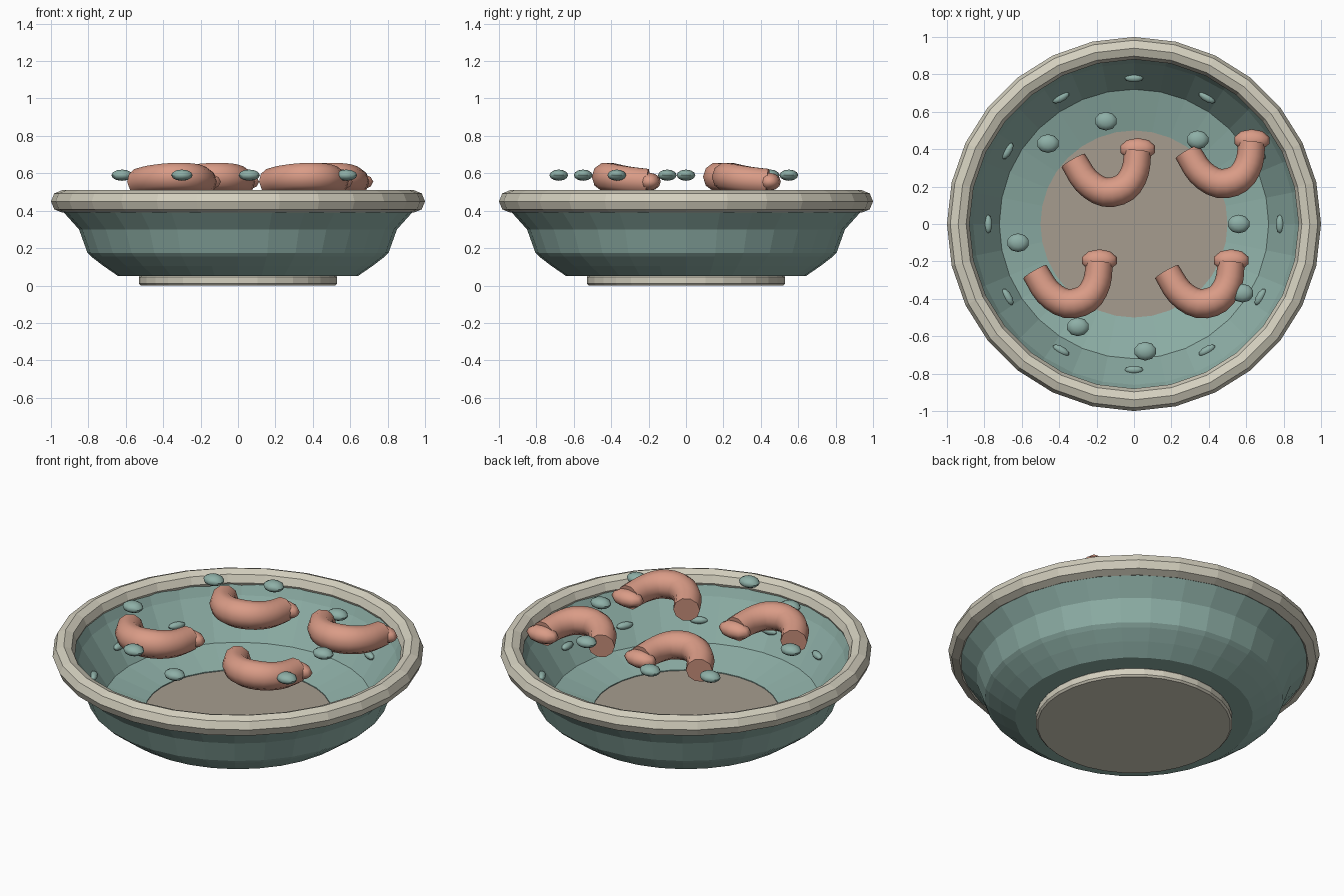
import bpy, bmesh, math
from mathutils import Vector, Matrix

if "Cube" in bpy.data.objects:
    bpy.data.objects.remove(bpy.data.objects["Cube"])


def material(name, rgb):
    m = bpy.data.materials.new(name)
    m.diffuse_color = (*rgb, 1)
    m.use_nodes = True
    m.node_tree.nodes["Principled BSDF"].inputs["Base Color"].default_value = m.diffuse_color
    return m


TEAL = material("teal glaze", (0.27, 0.43, 0.385))
CREAM = material("cream rim", (0.66, 0.63, 0.52))
TAUPE = material("taupe broth", (0.38, 0.335, 0.275))
PINK = material("pink shrimp", (0.70, 0.33, 0.24))


def finish(name, bm, mat, smooth=False):
    bmesh.ops.recalc_face_normals(bm, faces=bm.faces)
    me = bpy.data.meshes.new(name)
    bm.to_mesh(me)
    bm.free()
    me.materials.append(mat)
    ob = bpy.data.objects.new(name, me)
    bpy.context.collection.objects.link(ob)
    if smooth:
        bpy.ops.object.select_all(action='DESELECT')
        ob.select_set(True)
        bpy.context.view_layer.objects.active = ob
        bpy.ops.object.shade_smooth_by_angle(angle=math.radians(50))
    return ob


def lathe(name, profile, sides, mat, closed=False):
    """Revolve (radius, height) points; open profiles get end caps."""
    bm = bmesh.new()
    rings = []
    for r, z in profile:
        rings.append([bm.verts.new((r * math.sin(2 * math.pi * i / sides),
                                    r * math.cos(2 * math.pi * i / sides), z))
                      for i in range(sides)])
    pairs = list(zip(rings, rings[1:] + rings[:1]))
    for a, b in pairs if closed else pairs[:-1]:
        for i in range(sides):
            j = (i + 1) % sides
            bm.faces.new((a[i], a[j], b[j], b[i]))
    if not closed:
        bm.faces.new(rings[0])
        bm.faces.new(rings[-1])
    return finish(name, bm, mat)


def ellipsoid(name, loc, size, mat, turn=0, tilt=0):
    bm = bmesh.new()
    bmesh.ops.create_uvsphere(bm, u_segments=10, v_segments=6, radius=1)
    bm.transform(Matrix.Translation(loc) @ Matrix.Rotation(turn, 4, 'Z')
                 @ Matrix.Rotation(tilt, 4, 'Y') @ Matrix.Diagonal((*size, 1)))
    return finish(name, bm, mat, True)


# Bowl shell, outside wall then inside wall
lathe("bowl", [(0.50, 0.05), (0.64, 0.05), (0.72, 0.105), (0.785, 0.155),
               (0.805, 0.175), (0.85, 0.30), (0.94, 0.40), (0.93, 0.45),
               (0.885, 0.44), (0.86, 0.385), (0.72, 0.17), (0.50, 0.11)],
      32, TEAL, closed=True)

# Rounded rim, foot and floor disc
rim = [(0.94 + 0.06 * math.cos(k * math.pi / 4),
        0.45 + 0.06 * math.sin(k * math.pi / 4)) for k in range(8)]
lathe("rim", rim, 28, CREAM, closed=True)
lathe("foot", [(0.52, 0), (0.53, 0.01), (0.53, 0.045), (0.52, 0.055)], 32, CREAM)
lathe("floor_disc", [(0.505, 0.06), (0.505, 0.105)], 32, TAUPE)

# Small studs around the inner wall
for i in range(12):
    a = i * math.pi / 6
    ellipsoid("wall_stud", (0.78 * math.cos(a), 0.78 * math.sin(a), 0.275),
              (0.022, 0.05, 0.02), TEAL, a)

# Flat round garnish pieces
for x, y in [(0.56, 0), (0.34, 0.45), (-0.15, 0.55), (-0.46, 0.43),
             (-0.62, -0.10), (-0.30, -0.55), (0.06, -0.68), (0.58, -0.37)]:
    ellipsoid("garnish", (x, y, 0.59), (0.06, 0.05, 0.03), TEAL)

# Curled tube, swept along a smooth path relative to its centre
PATH = [Vector(p) for p in [(-0.175, 0.09, 0.555), (-0.105, -0.02, 0.57),
                            (-0.005, -0.08, 0.58), (0.10, -0.055, 0.578),
                            (0.155, 0.03, 0.565), (0.17, 0.14, 0.555)]]


def smooth_path(pts, steps):
    ext = [2 * pts[0] - pts[1]] + pts + [2 * pts[-1] - pts[-2]]
    out = []
    for p0, p1, p2, p3 in zip(ext, ext[1:], ext[2:], ext[3:]):
        for s in range(steps):
            t = s / steps
            out.append(0.5 * (2 * p1 + (p2 - p0) * t
                              + (2 * p0 - 5 * p1 + 4 * p2 - p3) * t * t
                              + (3 * p1 - p0 - 3 * p2 + p3) * t ** 3))
    return out + [pts[-1]]


def curl(cx, cy):
    pts = [p + Vector((cx, cy, 0)) for p in smooth_path(PATH, 3)]
    bm = bmesh.new()
    rings = []
    n = 10
    for i, p in enumerate(pts):
        tan = (pts[min(i + 1, len(pts) - 1)] - pts[max(i - 1, 0)]).normalized()
        side = tan.cross(Vector((0, 0, 1))).normalized()
        up = side.cross(tan)
        rad = 0.08 - 0.008 * abs(2 * i / (len(pts) - 1) - 1)
        rings.append([bm.verts.new(p + rad * (side * math.cos(2 * math.pi * k / n)
                                              + up * math.sin(2 * math.pi * k / n)))
                      for k in range(n)])
    for a, b in zip(rings, rings[1:]):
        for k in range(n):
            bm.faces.new((a[k], a[(k + 1) % n], b[(k + 1) % n], b[k]))
    bm.faces.new(rings[0])
    bm.faces.new(rings[-1])
    finish("curled_body", bm, PINK, True)
    # Blunt tail tip
    ellipsoid("tail_tip", (cx + 0.17, cy + 0.15, 0.555), (0.098, 0.06, 0.048), PINK)


for cx, cy in [(-0.15, 0.25), (0.46, 0.297), (-0.355, -0.345), (0.35, -0.345)]:
    curl(cx, cy)
